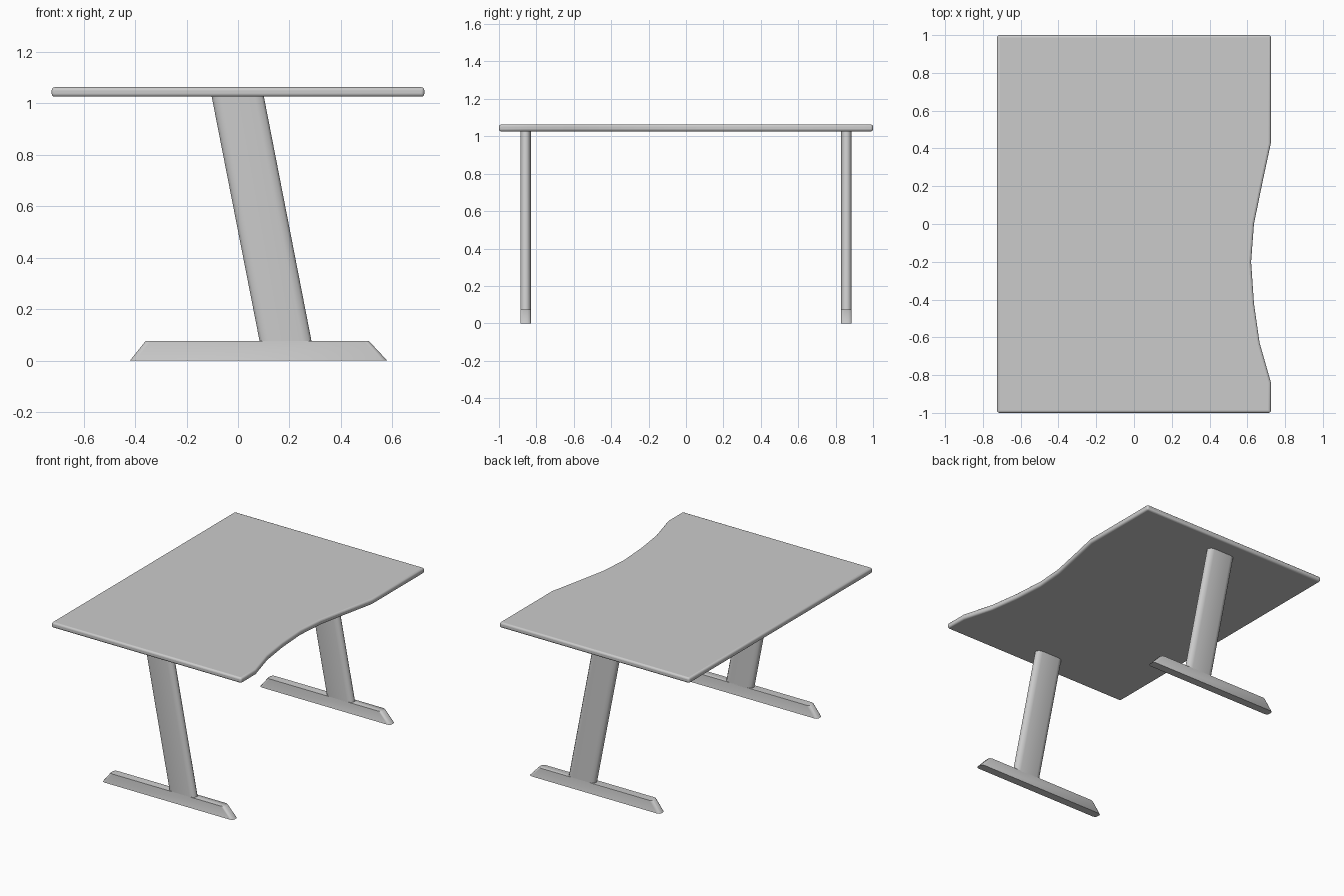
import bpy, bmesh

if "Cube" in bpy.data.objects:
    bpy.data.objects.remove(bpy.data.objects["Cube"])


def loft(name, rings):
    """Closed solid through horizontal rings of points with equal counts."""
    bm = bmesh.new()
    loops = [[bm.verts.new(p) for p in ring] for ring in rings]
    n = len(loops[0])
    for a, b in zip(loops, loops[1:]):
        for i in range(n):
            j = (i + 1) % n
            bm.faces.new((a[i], a[j], b[j], b[i]))
    bm.faces.new(loops[0][::-1])
    bm.faces.new(loops[-1])
    bmesh.ops.recalc_face_normals(bm, faces=bm.faces)
    mesh = bpy.data.meshes.new(name)
    bm.to_mesh(mesh)
    bm.free()
    obj = bpy.data.objects.new(name, mesh)
    bpy.context.collection.objects.link(obj)
    return obj


def smooth(obj, angle):
    bpy.ops.object.select_all(action='DESELECT')
    bpy.context.view_layer.objects.active = obj
    obj.select_set(True)
    bpy.ops.object.shade_smooth_by_angle(angle=angle)


def slab_ring(x0, x1, y, half, z, cx, cy):
    """Rectangle in plan with softened corners."""
    pts = []
    for ex, sx, ey, sy, flip in ((x1, 1, half, 1, 0), (x0, -1, half, 1, 1),
                                 (x0, -1, -half, -1, 0), (x1, 1, -half, -1, 1)):
        c = [(ex, y + ey - sy * cy, z),
             (ex - sx * cx * 0.3, y + ey - sy * cy * 0.3, z),
             (ex - sx * cx, y + ey, z)]
        pts += c[::-1] if flip else c
    return pts


# Desk top with a scooped user edge and a rounded rim
outline = [(-0.725, -1), (0.725, -1), (0.725, -0.84), (0.665, -0.63),
           (0.635, -0.42), (0.62, -0.20), (0.635, 0.0), (0.68, 0.22),
           (0.725, 0.43), (0.725, 1), (-0.725, 1)]
top = loft("desk_top", [[(x, y, z) for x, y in outline] for z in (1.026, 1.063)])
bevel = top.modifiers.new("rounded_rim", 'BEVEL')
bevel.width = 0.012
bevel.segments = 3
bevel.limit_method = 'ANGLE'
bevel.angle_limit = 1.2
smooth(top, 0.7)

# Sloped leg and tapered foot on each side
for side, y in (("front", -0.858), ("back", 0.858)):
    foot = loft(side + "_foot", [slab_ring(-0.42, 0.58, y, 0.028, 0.0, 0.02, 0.017),
                                 slab_ring(-0.36, 0.51, y, 0.028, 0.075, 0.02, 0.017)])
    smooth(foot, 0.9)
    leg = loft(side + "_leg", [slab_ring(0.085, 0.287, y, 0.028, 0.07, 0.035, 0.02),
                               slab_ring(-0.103, 0.1, y, 0.028, 1.03, 0.035, 0.02)])
    smooth(leg, 0.9)
